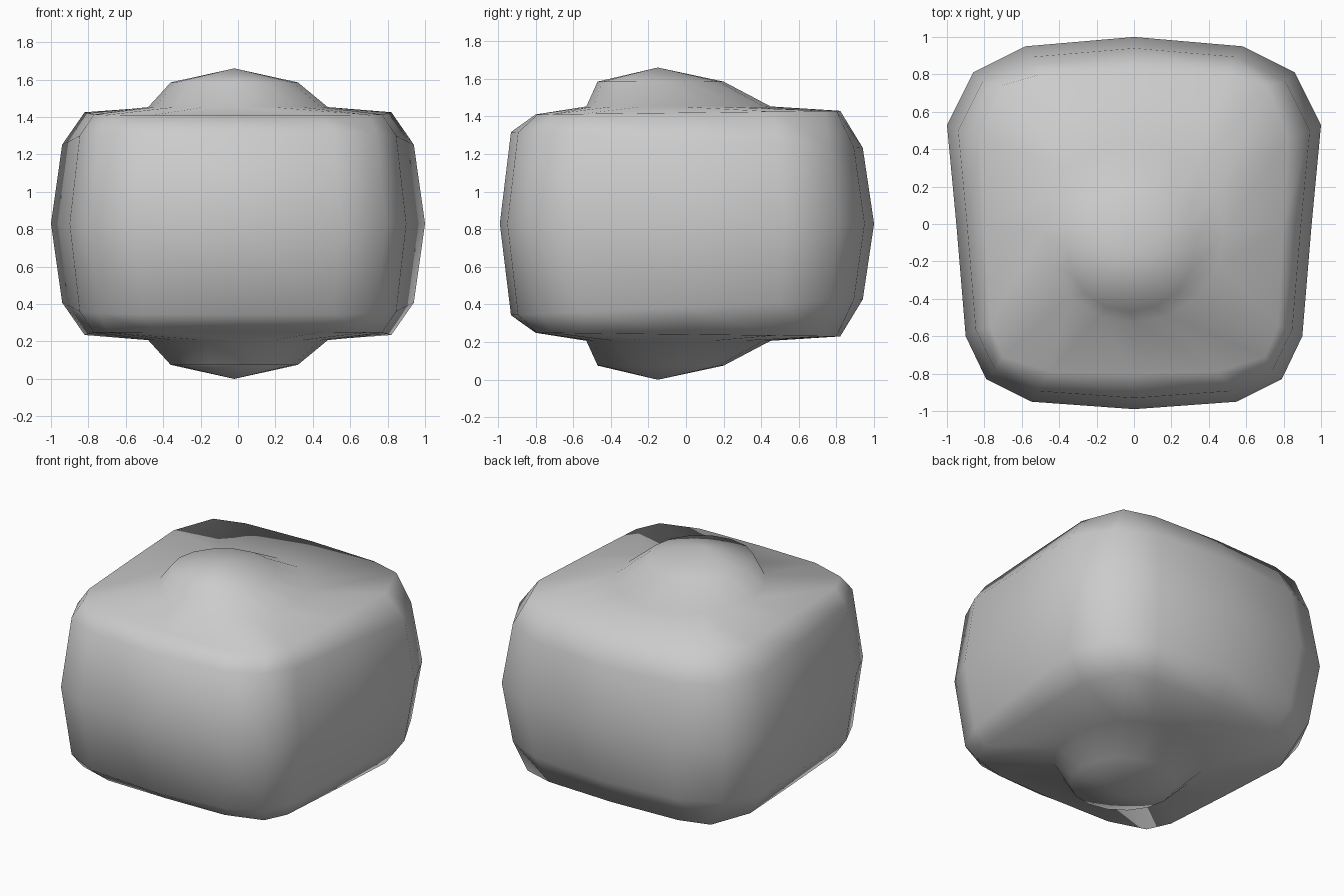
import bpy
import bmesh
from math import sin, cos, pi

cube = bpy.data.objects.get("Cube")
if cube:
    bpy.data.objects.remove(cube, do_unlink=True)

HEIGHT = 1.66

# Half outlines from the back centre round the left side to the front centre
waist = [(0, 1), (.58, .95), (.86, .81), (1, .53), (.95, 0),
         (.9, -.6), (.79, -.83), (.55, -.95), (0, -.99)]
rim = [(0, .82), (.5, .8), (.71, .74), (.82, .46), (.8, 0),
       (.77, -.55), (.7, -.71), (.45, -.79), (0, -.8)]


def full(half):
    """Complete a half outline by mirroring it across x."""
    return half + [(-x, y) for x, y in reversed(half[1:-1])]


def oval(cx, cy, rx, ry):
    """Oval outline with the same point order as the others."""
    return [(cx + rx * sin(a), cy + ry * cos(a))
            for a in (2 * pi * i / 16 for i in range(16))]


def level(outline, z, tilt=0):
    """Place an outline at a height, tilted from front to back."""
    return [(x, y, z + tilt * y) for x, y in outline]


# Upper half, from the waist to the top bulge
shoulder = [(x * .94, y * .94) for x, y in full(waist)]
upper = [
    level(shoulder, 1.275, -.045),
    level(full(rim), 1.42, .012),
    level(oval(0, -.04, .48, .49), 1.453),
    level(oval(-.02, -.135, .34, .335), 1.585),
]
lower = [[(x, y, HEIGHT - z) for x, y, z in ring] for ring in reversed(upper)]
rings = lower + [level(full(waist), HEIGHT / 2)] + upper

# Skin the rings and close both bulges with a tip
bm = bmesh.new()
loops = [[bm.verts.new(p) for p in ring] for ring in rings]
for a, b in zip(loops, loops[1:]):
    for i in range(16):
        j = (i + 1) % 16
        bm.faces.new((a[i], a[j], b[j], b[i]))
for loop, z in ((loops[0], 0), (loops[-1], HEIGHT)):
    tip = bm.verts.new((-.02, -.15, z))
    for i in range(16):
        bm.faces.new((loop[i], loop[(i + 1) % 16], tip))
bmesh.ops.recalc_face_normals(bm, faces=bm.faces)
for face in bm.faces:
    face.smooth = True

mesh = bpy.data.meshes.new("rounded_block")
bm.to_mesh(mesh)
bm.free()
block = bpy.data.objects.new("rounded_block", mesh)
bpy.context.collection.objects.link(block)

# Plain grey surface
grey = bpy.data.materials.new("light_grey")
grey.use_nodes = True
colour = (.6, .6, .6, 1)
grey.diffuse_color = colour
grey.node_tree.nodes["Principled BSDF"].inputs["Base Color"].default_value = colour
mesh.materials.append(grey)
